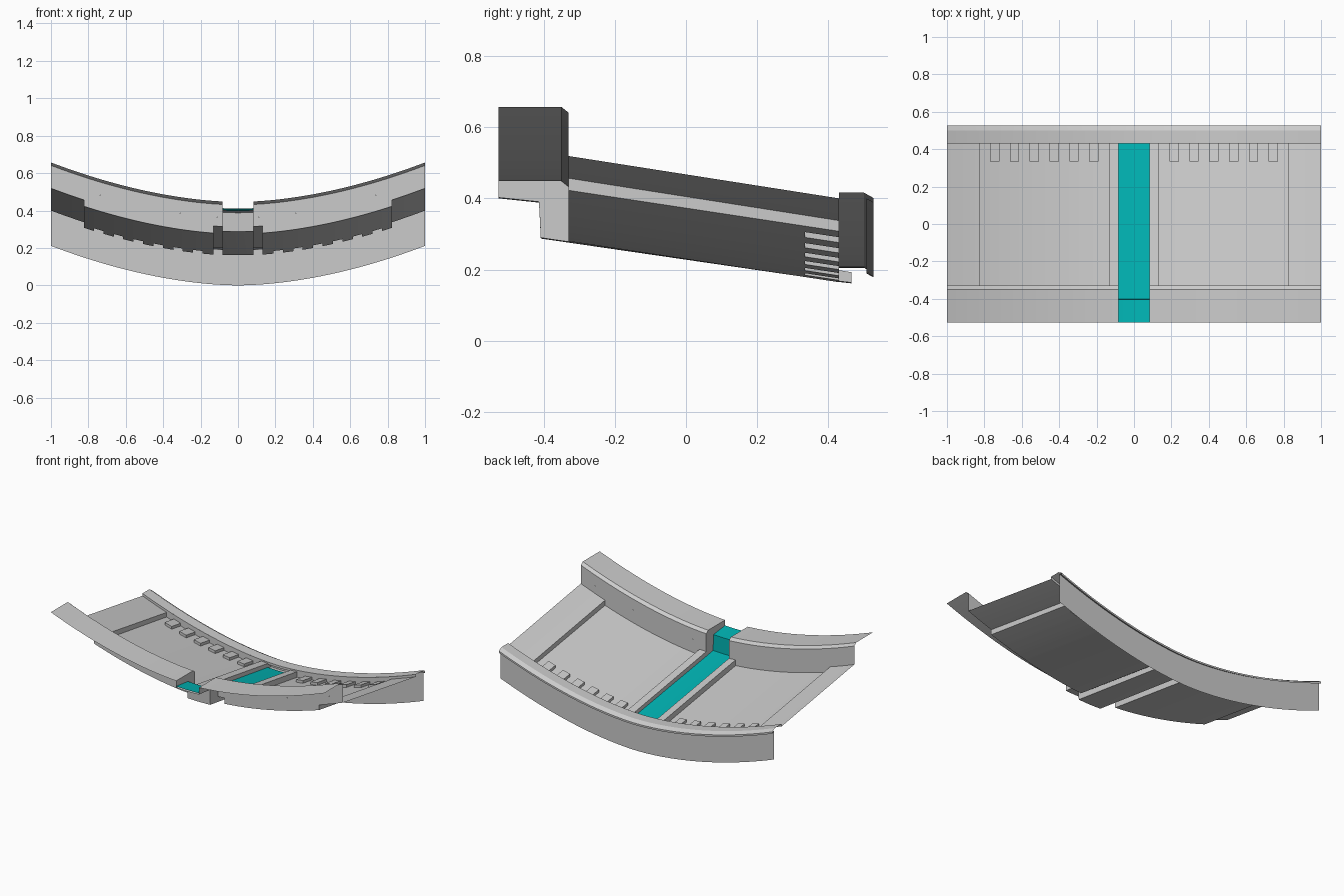
import bpy, bmesh, math

if "Cube" in bpy.data.objects:
    bpy.data.objects.remove(bpy.data.objects["Cube"])

SAG = 0.211
TOOTH_W, TOOTH_PITCH, TOOTH_X, TOOTH_H = 0.05, 0.106, 0.19, 0.018


def lift(x):
    """Height of the curved sweep at x."""
    return SAG * abs(x) ** 1.8


def sweep(bm, profile, x0, x1):
    """Sweep a (y, z) profile along the curve from x0 to x1."""
    n = max(1, math.ceil((x1 - x0) / 0.04))
    rows = []
    for i in range(n + 1):
        x = x0 + (x1 - x0) * i / n
        rows.append([bm.verts.new((x, y, z + lift(x))) for y, z in profile])
    for a, b in zip(rows, rows[1:]):
        for j in range(len(profile) - 1):
            bm.faces.new((a[j], b[j], b[j + 1], a[j + 1]))


def sweep_pair(bm, profile, x0, x1):
    sweep(bm, profile, x0, x1)
    sweep(bm, profile, -x1, -x0)


def walls(bm, outline, x):
    """Flat upright wall at +x and -x, facing the middle strip."""
    for s in (1, -1):
        vs = [bm.verts.new((s * x, y, z + lift(x))) for y, z in outline]
        bm.faces.new(vs if s < 0 else vs[::-1])


def finish(bm, name, color=None):
    bmesh.ops.remove_doubles(bm, verts=bm.verts, dist=0.0002)
    me = bpy.data.meshes.new(name)
    bm.to_mesh(me)
    bm.free()
    ob = bpy.data.objects.new(name, me)
    bpy.context.collection.objects.link(ob)
    if color:
        mat = bpy.data.materials.new(name)
        mat.diffuse_color = color
        mat.use_nodes = True
        mat.node_tree.nodes["Principled BSDF"].inputs["Base Color"].default_value = mat.diffuse_color
        me.materials.append(mat)
    bpy.ops.object.select_all(action='DESELECT')
    ob.select_set(True)
    bpy.context.view_layer.objects.active = ob
    bpy.ops.object.shade_smooth_by_angle(angle=math.radians(20))


Y0, Y1 = -0.33, 0.43          # floor limits
YT = 0.335                    # front of the teeth
HI, LO, RIDGE = (0.308, 0.189), (0.274, 0.159), (0.312, 0.196)
TOP = 0.205                   # back rail height


def at(level, y):
    return level[0] + (level[1] - level[0]) * (y - Y0) / (Y1 - Y0)


def floor_profile(level):
    return [(Y0, 0.36), (Y0, level[0]), (Y1, level[1]), (Y1, TOP)]


def step(a, b):
    return [(Y0, a[0]), (Y1, a[1]), (Y1, b[1]), (Y0, b[0])]


# Front rail, split by the middle notch
lip = [(-0.527, 0.446), (-0.35, 0.446), (Y0, 0.43)]
bm = bmesh.new()
sweep_pair(bm, lip + [(Y0, 0.36)], 0.083, 1)
finish(bm, "front_rail")

# Back rail: overhanging lip with the deep skirt set in below it
bm = bmesh.new()
sweep(bm, [(Y1, TOP), (0.5, TOP), (0.527, 0.19), (0.527, 0.178),
           (0.507, 0.189), (0.507, 0)], -1, 1)
finish(bm, "back_rail")

# Raised outer floor panels
bm = bmesh.new()
sweep_pair(bm, floor_profile(HI), 0.823, 1)
walls(bm, step(LO, HI), 0.823)
finish(bm, "outer_floor")

# Recessed floor panels with a row of teeth at the back
bm = bmesh.new()
up = TOOTH_H
tooth = [(Y0, 0.36), (Y0, LO[0]), (YT, at(LO, YT)), (YT, at(LO, YT) + up),
         (Y1, LO[1] + up), (Y1, TOP)]
x = 0.132
for i in range(6):
    a = TOOTH_X + i * TOOTH_PITCH
    sweep_pair(bm, floor_profile(LO), x, a)
    x = a + TOOTH_W
    sweep_pair(bm, tooth, a, x)
    side = [(YT, at(LO, YT)), (Y1, LO[1]), (Y1, LO[1] + up), (YT, at(LO, YT) + up)]
    walls(bm, side, a)
    walls(bm, side[::-1], x)
sweep_pair(bm, floor_profile(LO), x, 0.823)
finish(bm, "toothed_floor")

# Narrow ridges beside the middle channel
bm = bmesh.new()
sweep_pair(bm, floor_profile(RIDGE), 0.083, 0.132)
walls(bm, step(RIDGE, LO), 0.132)
finish(bm, "channel_ridges")

# Middle channel and its side walls
bm = bmesh.new()
line = [(-0.527, 0.40), (-0.413, 0.388), (-0.408, 0.287), (Y1, 0.165)]
sweep(bm, line + [(0.465, 0.161), (0.465, 0.19), (Y1, 0.19), (Y1, TOP)], -0.083, 0.083)
walls(bm, line + [(0.465, 0.161), (0.465, 0.19), (Y1, RIDGE[1]), (Y0, RIDGE[0])]
      + lip[::-1], 0.083)
finish(bm, "middle_channel")

# Coloured strip lying in the channel
bm = bmesh.new()
sweep(bm, [(-0.527, 0.410), (-0.405, 0.396), (-0.402, 0.292), (Y1, 0.170)], -0.083, 0.083)
finish(bm, "channel_strip", (0.0, 0.45, 0.45, 1))
